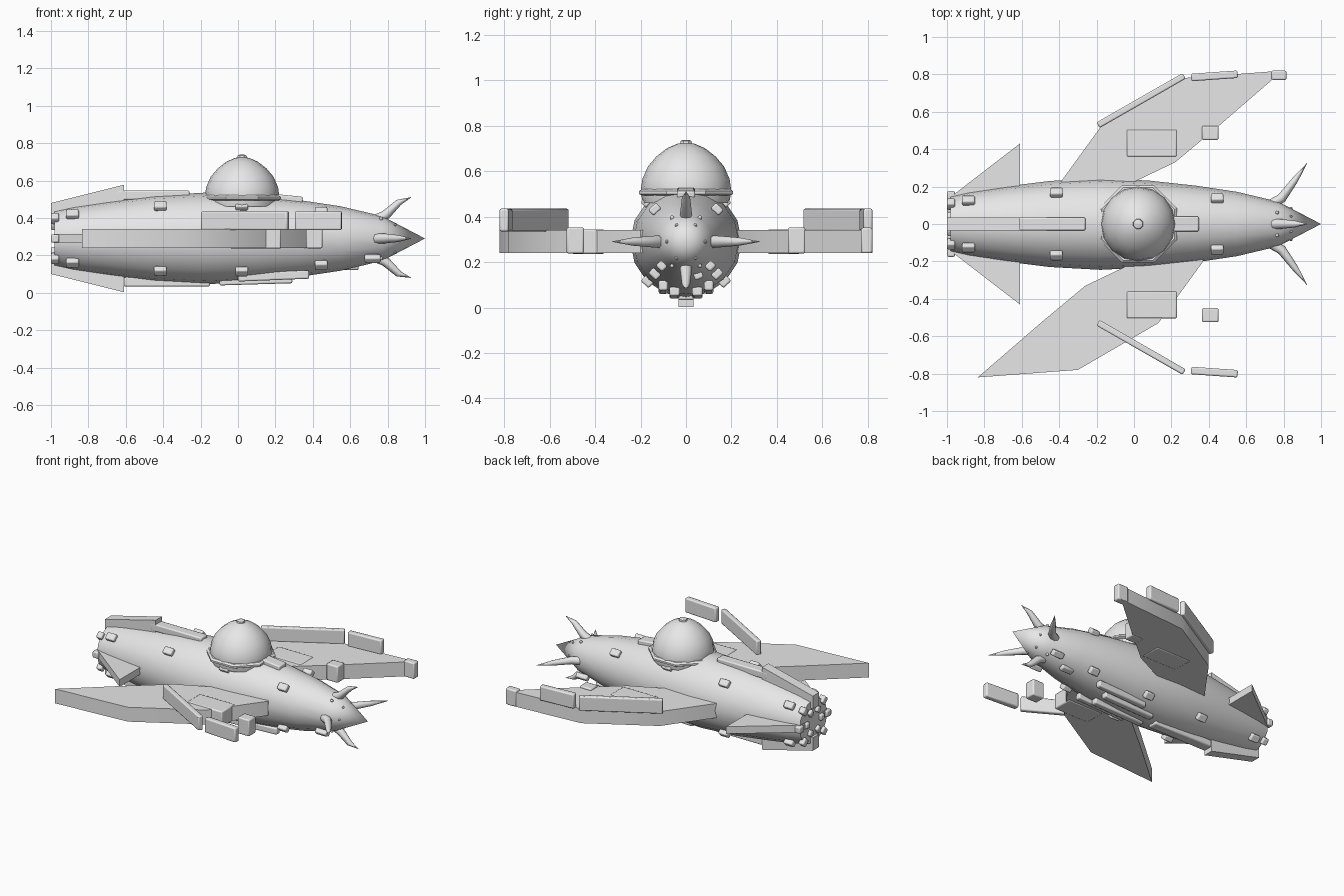
import bpy, bmesh, math
from mathutils import Vector

cube = bpy.data.objects.get("Cube")
if cube:
    bpy.data.objects.remove(cube, do_unlink=True)

grey = bpy.data.materials.new("hull_grey")
grey.use_nodes = True
grey.diffuse_color = (0.8, 0.8, 0.8, 1)
grey.node_tree.nodes["Principled BSDF"].inputs["Base Color"].default_value = (0.8, 0.8, 0.8, 1)

AXIS_Z = 0.29


def finish(name, bm, angle=40, bevel=0):
    bmesh.ops.recalc_face_normals(bm, faces=bm.faces)
    mesh = bpy.data.meshes.new(name)
    bm.to_mesh(mesh)
    bm.free()
    mesh.materials.append(grey)
    ob = bpy.data.objects.new(name, mesh)
    bpy.context.collection.objects.link(ob)
    bpy.ops.object.select_all(action="DESELECT")
    bpy.context.view_layer.objects.active = ob
    ob.select_set(True)
    bpy.ops.object.shade_smooth_by_angle(angle=math.radians(angle))
    if bevel:
        mod = ob.modifiers.new("soft_edges", "BEVEL")
        mod.width = bevel
        mod.segments = 2
    return ob


def box(name, loc, size, rot=(0, 0, 0), bevel=0.008):
    bm = bmesh.new()
    bmesh.ops.create_cube(bm, size=1)
    bmesh.ops.scale(bm, vec=size, verts=bm.verts)
    ob = finish(name, bm, bevel=bevel)
    ob.location, ob.rotation_euler = loc, rot
    return ob


def prism(name, points, offset, bevel=0):
    """Flat polygon pushed along an offset vector."""
    bm = bmesh.new()
    face = bm.faces.new([bm.verts.new(p) for p in points])
    new = bmesh.ops.extrude_face_region(bm, geom=[face])["geom"]
    bmesh.ops.translate(bm, vec=offset, verts=[g for g in new if isinstance(g, bmesh.types.BMVert)])
    return finish(name, bm, bevel=bevel)


def lathe(name, profile, sides, place, angle=40, phase=0.0):
    """Spin (position, radius) pairs; place maps (position, a, b) to a point."""
    bm = bmesh.new()
    rings = []
    for t, r in profile:
        turns = [phase + 2 * math.pi * i / sides for i in range(sides)]
        rings.append([bm.verts.new(place(t, r * math.cos(a), r * math.sin(a))) for a in turns])
    for low, high in zip(rings, rings[1:]):
        for i in range(sides):
            j = (i + 1) % sides
            bm.faces.new((low[i], low[j], high[j], high[i]))
    bm.faces.new(rings[0])
    bm.faces.new(rings[-1])
    bmesh.ops.remove_doubles(bm, verts=bm.verts, dist=0.0005)
    return finish(name, bm, angle)


# Hull
HULL = [(-0.98, 0.15), (-0.88, 0.172), (-0.69, 0.2), (-0.45, 0.23), (-0.18, 0.245),
        (0.08, 0.232), (0.33, 0.205), (0.55, 0.172), (0.77, 0.12), (1.0, 0.0)]
lathe("hull", HULL, 16, lambda t, a, b: (t, a, AXIS_Z + b))


def hull_radius(x):
    for (x0, r0), (x1, r1) in zip(HULL, HULL[1:]):
        if x <= x1:
            return r0 + (r1 - r0) * (x - x0) / (x1 - x0)
    return 0


def lug(name, x, degrees, size, lift=0.0):
    a = math.radians(degrees)
    r = hull_radius(max(x, -0.98)) + lift
    return box(name, (x, r * math.cos(a), AXIS_Z + r * math.sin(a)), size, (a, 0, 0))


# Dome, rim and cap
def upright(t, a, b):
    return (0.022 + a, b, t)


lathe("dome", [(0.46, 0.19), (0.51, 0.2), (0.565, 0.192), (0.62, 0.168), (0.665, 0.13),
               (0.7, 0.085), (0.72, 0.04), (0.728, 0.0)], 16, upright)
lathe("dome_rim", [(0.494, 0.212), (0.5, 0.224), (0.512, 0.224), (0.522, 0.21)],
      8, upright, 25, math.pi / 8)
lathe("dome_cap", [(0.715, 0.03), (0.733, 0.026), (0.738, 0.014)], 8, upright, 25, math.pi / 8)
box("dome_front_block", (0.275, 0, 0.495), (0.14, 0.08, 0.05), (0, 0.1, 0))

# Wings: one is the other turned half way round
WING = [(-0.835, -0.82), (-0.3, -0.78), (0.13, -0.53), (0.37, -0.2), (0.35, -0.1),
        (0.02, -0.1), (-0.03, -0.22), (-0.26, -0.33), (-0.5, -0.53)]
prism("right_wing", [(x, y, 0.24) for x, y in WING], (0, 0, 0.1))
prism("left_wing", [(-0.04 - x, -y, 0.24) for x, y in WING], (0, 0, 0.1))
box("left_wing_tip", (0.775, 0.795, 0.295), (0.08, 0.05, 0.112))

# Parts repeated on both wings
for side, s in (("right", -1), ("left", 1)):
    box(side + "_long_plate", (0.038, s * 0.66, 0.385), (0.53, 0.034, 0.1), (0, 0, s * 0.52))
    box(side + "_short_plate", (0.43, s * 0.792, 0.385), (0.25, 0.04, 0.1), (0, 0, s * 0.07))
    box(side + "_wing_block", (0.095, s * 0.432, 0.29), (0.27, 0.145, 0.108))
    box(side + "_wing_cube", (0.408, s * 0.487, 0.295), (0.088, 0.076, 0.115))
    # Swept tail fin
    prism(side + "_tail_fin", [(-0.985, s * 0.1, 0.265), (-0.98, s * 0.145, 0.265),
                               (-0.61, s * 0.43, 0.265), (-0.61, s * 0.12, 0.265)], (0, 0, 0.05))

# Top and bottom tail fins with their long strips
for name, s, x0, x1 in (("top", 1, -0.65, -0.26), ("bottom", -1, -0.61, -0.15)):
    outline = [(-1, 0.1), (-1, 0.19), (-0.61, 0.287), (-0.61, 0.15)]
    prism(name + "_tail_fin", [(x, -0.034, AXIS_Z + s * z) for x, z in outline], (0, 0.068, 0))
    box(name + "_strip", ((x0 + x1) / 2, 0, AXIS_Z + s * 0.232), (x1 - x0, 0.07, 0.05))

# Belly strips
for s in (-1, 1):
    box("belly_long_strip", (0.095, s * 0.05, 0.065), (0.39, 0.045, 0.04), (0, -0.03, 0))
    box("belly_short_strip", (0.19, s * 0.1, 0.09), (0.38, 0.04, 0.045), (0, -0.04, 0))
    lug("belly_lug", 0.6, -70, (0.09, 0.03, 0.04))

# Lugs along the hull and around the tail
for x in (-0.885, -0.415, 0.02, 0.445):
    for angle in (46, 134, 226, 314):
        lug("hull_lug", x, angle, (0.068, 0.035, 0.048), 0.01)
for angle in (225, 315):
    lug("nose_lug", 0.72, angle, (0.085, 0.035, 0.04), 0.02)
for angle in range(0, 360, 45):
    lug("tail_lug", -0.978, angle, (0.042, 0.05, 0.045), 0.0)
for i in range(6):
    a = math.radians(60 * i)
    box("tail_stud", (-0.985, 0.08 * math.cos(a), AXIS_Z + 0.08 * math.sin(a)),
        (0.03, 0.04, 0.04), (a, 0, 0))

# Small studs around the nose
for angle in range(0, 360, 60):
    lug("nose_stud", 0.765, angle, (0.018, 0.022, 0.018), 0.0)
    lug("front_stud", 0.84, angle, (0.016, 0.016, 0.016), 0.0)


# Curved horns around the nose
def horn(name, out, reach):
    path = [(0.71, 0.09), (0.79, 0.10 + reach * 0.12), (0.86, 0.11 + reach * 0.38), (0.925, reach)]
    widths = (0.03, 0.026, 0.018, 0.001)
    across = Vector((1, 0, 0)).cross(out)
    bm = bmesh.new()
    rings = []
    for (x, r), w in zip(path, widths):
        centre = Vector((x, 0, AXIS_Z)) + out * r
        ring = []
        for i in range(8):
            a = math.pi * i / 4
            along = Vector((0.7, 0, 0)) - out * 0.7
            ring.append(bm.verts.new(centre + across * w * math.cos(a) + along * w * math.sin(a)))
        rings.append(ring)
    for low, high in zip(rings, rings[1:]):
        for i in range(8):
            j = (i + 1) % 8
            bm.faces.new((low[i], low[j], high[j], high[i]))
    bm.faces.new(rings[0])
    bm.faces.new(rings[-1])
    finish(name, bm, 60)


horn("left_horn", Vector((0, 1, 0)), 0.325)
horn("right_horn", Vector((0, -1, 0)), 0.325)
horn("top_horn", Vector((0, 0, 1)), 0.22)
horn("bottom_horn", Vector((0, 0, -1)), 0.21)
